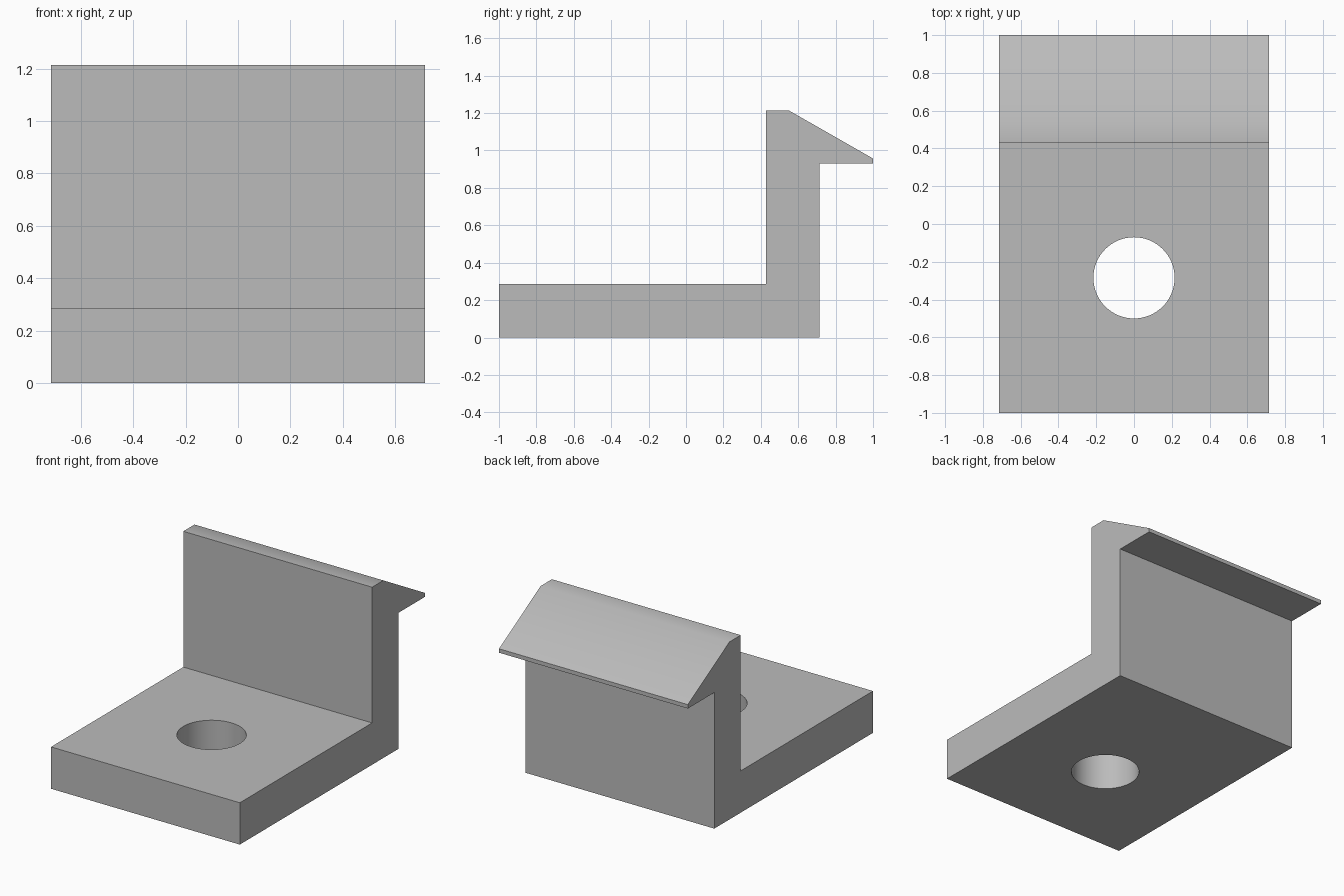
import bpy
import bmesh
from math import radians

cube = bpy.data.objects.get("Cube")
if cube:
    bpy.data.objects.remove(cube, do_unlink=True)

HALF_WIDTH = 0.714
HOLE_Y, HOLE_RADIUS = -0.285, 0.215

grey = bpy.data.materials.new("plain grey")
grey.use_nodes = True
colour = (0.5, 0.5, 0.5, 1)
grey.diffuse_color = colour
grey.node_tree.nodes["Principled BSDF"].inputs["Base Color"].default_value = colour

# Side profile (y, z): base plate, upright wall and sloped hook
profile = [(-1, 0), (0.714, 0), (0.714, 0.93), (1, 0.93), (1, 0.957),
           (0.55, 1.214), (0.429, 1.214), (0.429, 0.286), (-1, 0.286)]

# Bracket: the profile extruded across the width
bm = bmesh.new()
side = bm.faces.new([bm.verts.new((-HALF_WIDTH, y, z)) for y, z in profile])
extruded = bmesh.ops.extrude_face_region(bm, geom=[side], use_keep_orig=True)
moved = [v for v in extruded["geom"] if isinstance(v, bmesh.types.BMVert)]
bmesh.ops.translate(bm, verts=moved, vec=(2 * HALF_WIDTH, 0, 0))
bmesh.ops.recalc_face_normals(bm, faces=bm.faces)
mesh = bpy.data.meshes.new("clip_bracket")
bm.to_mesh(mesh)
bm.free()
mesh.materials.append(grey)
bracket = bpy.data.objects.new("clip_bracket", mesh)
bpy.context.collection.objects.link(bracket)

# Bolt hole through the base plate
bpy.ops.mesh.primitive_cylinder_add(vertices=64, radius=HOLE_RADIUS, depth=0.6,
                                    location=(0, HOLE_Y, 0.143))
cutter = bpy.context.object
cutter.name = "hole_cutter"
cutter.data.materials.append(grey)
cut = bracket.modifiers.new("bolt_hole", 'BOOLEAN')
cut.operation = 'DIFFERENCE'
cut.solver = 'EXACT'
cut.object = cutter

bpy.ops.object.select_all(action='DESELECT')
bracket.select_set(True)
bpy.context.view_layer.objects.active = bracket
bpy.ops.object.modifier_apply(modifier=cut.name)
bpy.data.objects.remove(cutter, do_unlink=True)

# Soft ridge and round hole wall, all other edges sharp
bpy.ops.object.shade_smooth_by_angle(angle=radians(32))
